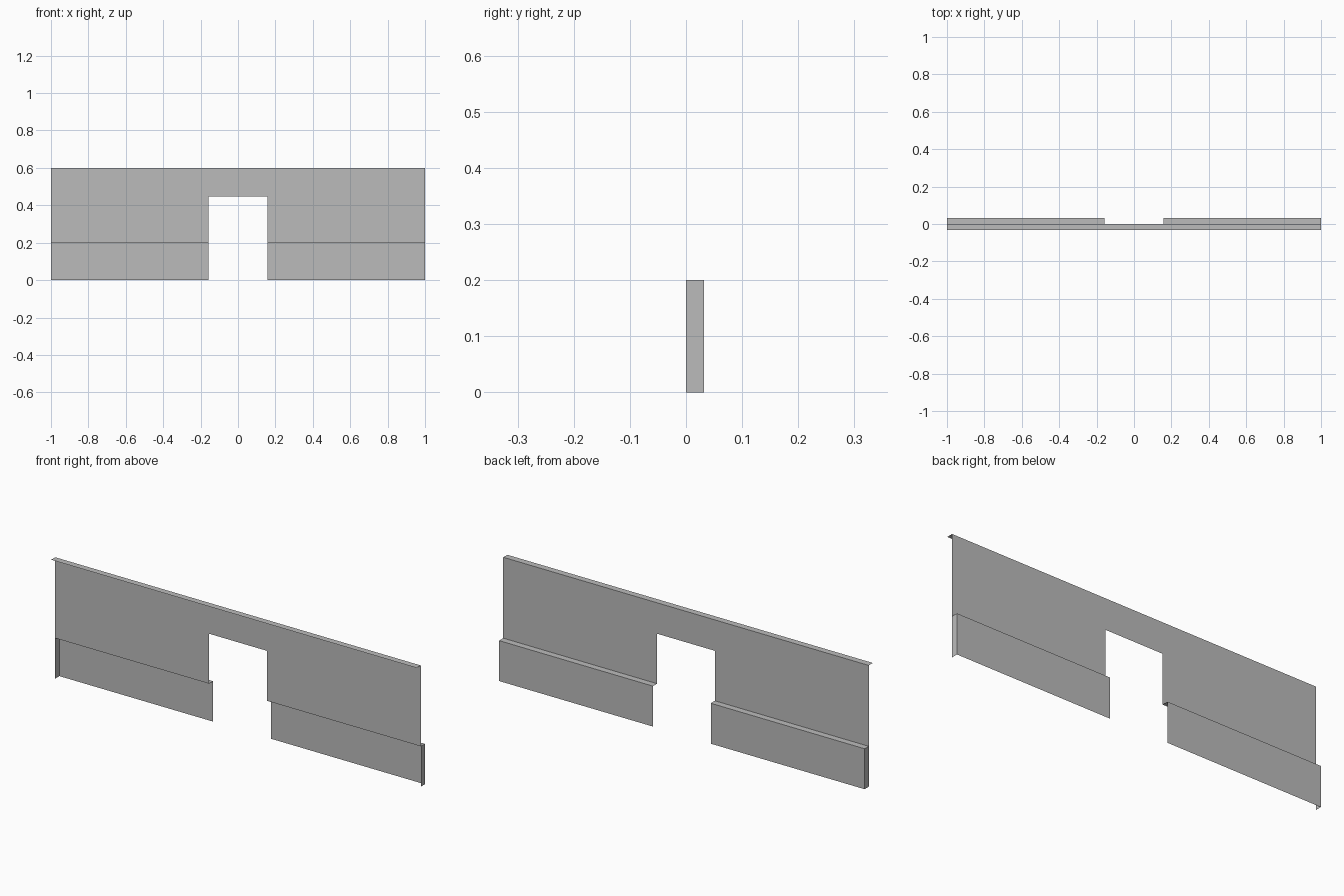
import bpy
import bmesh

cube = bpy.data.objects.get("Cube")
if cube:
    bpy.data.objects.remove(cube, do_unlink=True)

HALF = 1.0       # half length of the panel
GAP = 0.158      # half width of the opening
TOP = 0.6        # height of the panel
HEAD = 0.447     # height of the opening
STEP = 0.2       # height of the lower skirt
DEPTH = 0.032    # depth of lip and skirt

grey = bpy.data.materials.new("plain grey")
grey.use_nodes = True
colour = (0.5, 0.5, 0.5, 1)
grey.diffuse_color = colour
grey.node_tree.nodes["Principled BSDF"].inputs["Base Color"].default_value = colour


def sheet(name, faces):
    """Make a thin sheet object from a list of corner loops."""
    bm = bmesh.new()
    for loop in faces:
        bm.faces.new([bm.verts.new(p) for p in loop])
    bmesh.ops.remove_doubles(bm, verts=bm.verts, dist=0.0001)
    bmesh.ops.recalc_face_normals(bm, faces=bm.faces)
    mesh = bpy.data.meshes.new(name)
    bm.to_mesh(mesh)
    bm.free()
    mesh.materials.append(grey)
    obj = bpy.data.objects.new(name, mesh)
    bpy.context.collection.objects.link(obj)
    return obj


def sweep(x0, x1, profile):
    """Sweep a (y, z) profile along x."""
    return [[(x0, *a), (x1, *a), (x1, *b), (x0, *b)]
            for a, b in zip(profile, profile[1:])]


# Upright wall with the opening, and the lip folded forward along its top
outline = [(-HALF, STEP), (-GAP, STEP), (-GAP, HEAD), (GAP, HEAD),
           (GAP, STEP), (HALF, STEP), (HALF, TOP), (-HALF, TOP)]
wall = [(x, 0, z) for x, z in outline]
sheet("wall_and_top_lip", [wall] + sweep(-HALF, HALF, [(0, TOP), (-DEPTH, TOP)]))

# Stepped skirt on each side: ledge, back plate and outer end plate
for side, s in (("left", 1), ("right", -1)):
    faces = sweep(s * GAP, s * HALF, [(0, STEP), (DEPTH, STEP), (DEPTH, 0)])
    faces.append([(s * HALF, y, z) for y, z in
                  ((0, 0), (DEPTH, 0), (DEPTH, STEP), (0, STEP))])
    sheet(side + "_skirt", faces)
